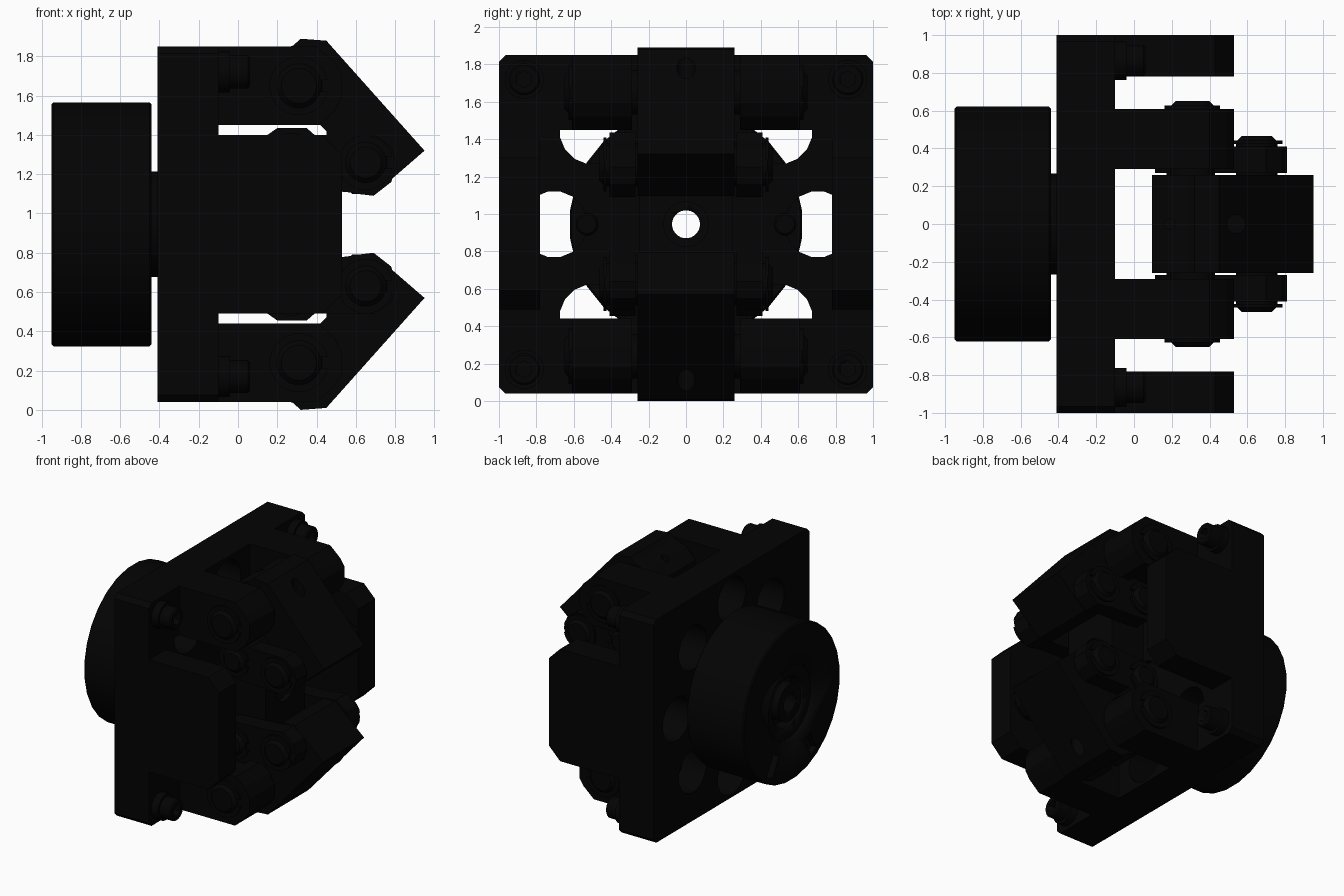
import bpy, bmesh, math
from mathutils import Matrix, Vector

if "Cube" in bpy.data.objects:
    bpy.data.objects.remove(bpy.data.objects["Cube"])

MID = 0.945  # height of the mirror plane between upper and lower jaws
black = bpy.data.materials.new("black_metal")
black.diffuse_color = (0.001, 0.001, 0.001, 1)
black.use_nodes = True
black.node_tree.nodes["Principled BSDF"].inputs["Base Color"].default_value = black.diffuse_color


def finish(name, bm, smooth=False):
    bmesh.ops.recalc_face_normals(bm, faces=bm.faces)
    me = bpy.data.meshes.new(name)
    bm.to_mesh(me)
    bm.free()
    ob = bpy.data.objects.new(name, me)
    bpy.context.collection.objects.link(ob)
    me.materials.append(black)
    if smooth:
        bpy.ops.object.select_all(action='DESELECT')
        ob.select_set(True)
        bpy.context.view_layer.objects.active = ob
        bpy.ops.object.shade_smooth_by_angle(angle=math.radians(35))
    return ob


def prism(name, pts, y0, y1, side=1):
    """Extrude an x-z profile along y; side=-1 flips it to the lower half."""
    bm = bmesh.new()
    f = bm.faces.new([bm.verts.new((x, y0, MID + side * (z - MID))) for x, z in pts])
    ext = bmesh.ops.extrude_face_region(bm, geom=[f])
    bmesh.ops.translate(bm, vec=(0, y1 - y0, 0),
                        verts=[g for g in ext['geom'] if isinstance(g, bmesh.types.BMVert)])
    return finish(name, bm)


def lathe(name, prof, origin, axis='X', n=24):
    """Closed solid of revolution from (distance along axis, radius) points."""
    bm = bmesh.new()
    rings = []
    for t, r in prof:
        ring = []
        for i in range(n):
            a = 2 * math.pi * (i + 0.5) / n
            u, v = r * math.cos(a), r * math.sin(a)
            p = {'X': (t, u, v), 'Y': (u, t, v), 'Z': (u, v, t)}[axis]
            ring.append(bm.verts.new(Vector(origin) + Vector(p)))
        rings.append(ring)
    for a, b in zip(rings, rings[1:]):
        for i in range(n):
            bm.faces.new((a[i], a[(i + 1) % n], b[(i + 1) % n], b[i]))
    bm.faces.new(rings[0])
    bm.faces.new(rings[-1])
    return finish(name, bm, True)


def rod(name, r, a, b, origin, axis='X', n=24):
    return lathe(name, [(a, r), (b, r)], origin, axis, n)


def box(name, lo, hi, rot=0):
    bm = bmesh.new()
    bmesh.ops.create_cube(bm, size=1)
    lo, hi = Vector(lo), Vector(hi)
    bmesh.ops.scale(bm, vec=hi - lo, verts=bm.verts)
    bmesh.ops.translate(bm, vec=(lo + hi) / 2, verts=bm.verts)
    bmesh.ops.rotate(bm, cent=(0, 0, MID), matrix=Matrix.Rotation(rot, 3, 'X'), verts=bm.verts)
    return finish(name, bm)


def cut(ob, cutters):
    for c in cutters:
        c.hide_render = True
        m = ob.modifiers.new("cut", 'BOOLEAN')
        m.operation, m.solver, m.object = 'DIFFERENCE', 'EXACT', c
        bpy.context.view_layer.objects.active = ob
        bpy.ops.object.modifier_apply(modifier=m.name)
        bpy.data.objects.remove(c)


C = (0, 0, MID)

# round drive housing at the back, with neck, stepped bore and shallow face slots
housing = lathe("drive_housing", [(-0.95, 0.615), (-0.94, 0.625), (-0.45, 0.625), (-0.44, 0.615),
                                  (-0.44, 0.27), (-0.40, 0.27)], C, n=28)
cut(housing, [rod("bore_cutter", 0.30, -1.0, -0.91, C),
              rod("step_cutter", 0.20, -1.0, -0.82, C),
              rod("hole_cutter", 0.075, -1.1, 0.0, C)] +
    [box("slot_cutter", (-1.0, -0.04, MID + 0.40), (-0.90, 0.04, MID + 0.57),
         math.radians(a)) for a in (150, 210)])
collar = lathe("bore_collar", [(-0.93, 0.15), (-0.80, 0.15)], C)
cut(collar, [rod("collar_cutter", 0.075, -1.0, -0.7, C)])

# square base plate with clipped corners and a ring of eight holes
bm = bmesh.new()
bmesh.ops.create_cube(bm, size=1)
bmesh.ops.scale(bm, vec=(0.31, 2.0, 1.81), verts=bm.verts)
bmesh.ops.translate(bm, vec=(-0.255, 0, MID), verts=bm.verts)
along_x = [e for e in bm.edges if abs(e.verts[0].co.x - e.verts[1].co.x) > 0.1]
bmesh.ops.bevel(bm, geom=along_x, offset=0.035, segments=1, affect='EDGES')
plate = finish("base_plate", bm)
cutters = [rod("hole_cutter", 0.075, -0.6, 0.1, C),
           rod("recess_cutter", 0.125, -0.14, 0.1, C)]
for k in range(8):
    a = math.pi / 4 * k
    cutters.append(rod("ring_hole_cutter", 0.178, -0.6, 0.1,
                       (0, 0.705 * math.cos(a), MID + 0.705 * math.sin(a)), n=16))
cut(plate, cutters)

for s in (-1, 1):
    # chamfered side guard
    lo, hi = sorted((0.78 * s, 1.0 * s))
    prism("side_guard", [(-0.11, 0.49), (0.43, 0.49), (0.53, 0.59), (0.53, 1.30),
                         (0.43, 1.40), (-0.11, 1.40)], lo, hi)
    # small plate screw
    lathe("plate_screw", [(-0.11, 0.06), (-0.085, 0.06), (-0.075, 0.05)],
          (0, 0.53 * s, MID), n=16)
    # corner bolts with hex sockets
    for z in (MID - 0.775, MID + 0.775):
        bolt = lathe("corner_bolt", [(-0.11, 0.105), (-0.04, 0.105), (-0.04, 0.085),
                                     (0.05, 0.085), (0.06, 0.075)], (0, 0.865 * s, z), n=20)
        cut(bolt, [rod("socket_cutter", 0.045, -0.02, 0.2, (0, 0.865 * s, z), n=6)])


def pin(name, x, z, r, half):
    """Cross pin with chamfered ends and a retaining ring at each end."""
    lathe(name, [(-half, r - 0.03), (-half + 0.03, r), (half - 0.03, r), (half, r - 0.03)],
          (x, 0, z), 'Y')
    for s in (-1, 1):
        c = s * (half - 0.032)
        ring = rod(name + "_ring", r + 0.03, c - 0.009, c + 0.009, (x, 0, z), 'Y')
        cut(ring, [box("gap_cutter", (x + r * 0.6, c - 0.1, z - 0.03),
                       (x + 0.3, c + 0.1, z + 0.03))])


lug = [(-0.11, 1.45), (0.41, 1.45), (0.49, 1.52), (0.53, 1.60), (0.53, 1.71),
       (0.49, 1.77), (0.40, 1.85), (-0.11, 1.85)]
foot = [(-0.20, 1.45), (-0.105, 1.45), (-0.105, 1.66), (-0.20, 1.66)]
jaw = [(0.095, 1.57), (0.095, 1.73), (0.18, 1.82), (0.28, 1.855), (0.32, 1.89), (0.45, 1.88),
       (0.95, 1.32), (0.69, 1.095), (0.58, 1.10), (0.50, 1.20), (0.46, 1.30), (0.45, 1.42),
       (0.42, 1.45), (0.20, 1.45)]
# waisted link: eye around each pin
link = [(0.55, 1.11), (0.61, 1.10), (0.69, 1.09), (0.78, 1.16), (0.81, 1.25), (0.78, 1.34),
        (0.70, 1.40), (0.39, 1.40), (0.35, 1.435), (0.20, 1.435), (0.15, 1.40),
        (0.11, 1.30), (0.13, 1.20), (0.20, 1.13), (0.30, 1.12)]

for side, tag in ((1, "upper"), (-1, "lower")):
    flip = lambda z: MID + side * (z - MID)
    # pair of plate lugs with inset feet, and pair of toggle links
    for s in (-1, 1):
        for name, prof, a, b in (("_lug", lug, 0.29, 0.61), ("_lug_foot", foot, 0.30, 0.70),
                                 ("_link", link, 0.27, 0.41)):
            lo, hi = sorted((a * s, b * s))
            prism(tag + name, prof, lo, hi, side)
    # pointed jaw with two drilled holes
    j = prism(tag + "_jaw", jaw, -0.26, 0.26, side)
    holes = []
    for x, r, depth in ((0.54, 0.05, 1.60), (0.19, 0.03, 1.74)):
        a, b = sorted((flip(depth), flip(2.1)))
        holes.append(rod("drill_cutter", r, a, b, (x, 0, 0), 'Z', 12))
    cut(j, holes)
    # pivot pin, jaw pin and crosshead pin
    pin(tag + "_pivot_pin", 0.31, flip(1.65), 0.12, 0.65)
    pin(tag + "_jaw_pin", 0.65, flip(1.26), 0.11, 0.465)
    pin(tag + "_crosshead_pin", 0.27, flip(1.28), 0.10, 0.465)

# central crosshead joining the two link pairs
head = prism("crosshead", [(0.12, 0.60), (0.18, 0.50), (0.36, 0.50), (0.42, 0.60),
                           (0.42, 1.29), (0.36, 1.39), (0.18, 1.39), (0.12, 1.29)], -0.25, 0.25)
cut(head, [rod("hole_cutter", 0.075, -0.2, 0.8, C), rod("recess_cutter", 0.12, 0.38, 0.8, C)])
